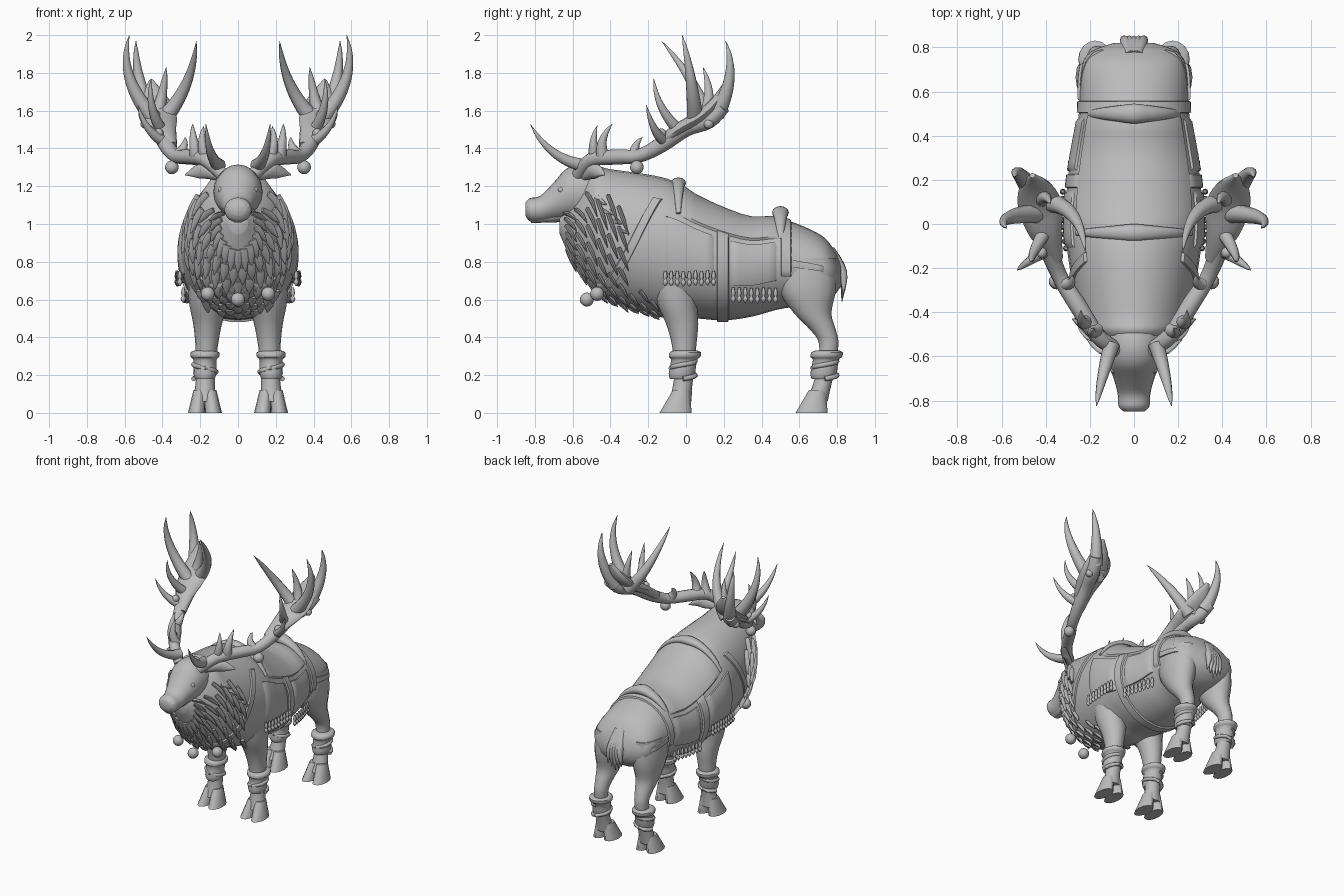
import bpy, bmesh, math, random
from mathutils import Vector

random.seed(4)
if "Cube" in bpy.data.objects:
    bpy.data.objects.remove(bpy.data.objects["Cube"])

GREY = (0.5, 0.5, 0.5, 1)
mat = bpy.data.materials.new("plain grey")
mat.use_nodes = True
mat.diffuse_color = GREY
mat.node_tree.nodes["Principled BSDF"].inputs["Base Color"].default_value = GREY
SIDES = ((1, "left"), (-1, "right"))


def finish(name, bm):
    bmesh.ops.recalc_face_normals(bm, faces=bm.faces)
    mesh = bpy.data.meshes.new(name)
    bm.to_mesh(mesh)
    bm.free()
    mesh.materials.append(mat)
    ob = bpy.data.objects.new(name, mesh)
    bpy.context.collection.objects.link(ob)
    bpy.ops.object.select_all(action="DESELECT")
    ob.select_set(True)
    bpy.context.view_layer.objects.active = ob
    bpy.ops.object.shade_smooth_by_angle(angle=math.radians(50))


def spline(pts, sub):
    """Smooth curve through points of any dimension."""
    out = []
    last = len(pts) - 1
    for i in range(last):
        a, b, c, d = (pts[min(max(i + k, 0), last)] for k in (-1, 0, 1, 2))
        for step in range(sub):
            t = step / sub
            out.append([q + t / 2 * (r - p + t * (2 * p - 5 * q + 4 * r - w + t * (3 * (q - r) + w - p)))
                        for p, q, r, w in zip(a, b, c, d)])
    return out + [list(pts[-1])]


def loft(bm, pts, axis, n, sub):
    """Skin elliptical rings along points (x, y, z, side radius, other radius)."""
    pts = spline([p if len(p) == 5 else (*p, p[3]) for p in pts], sub)
    pos = [Vector(p[:3]) for p in pts]
    rings = []
    for i, p in enumerate(pts):
        u, v = Vector((1, 0, 0)), Vector((0, 0, 1))
        if axis == "Z":
            v = Vector((0, 1, 0))
        elif axis in ("PATH", "ACROSS"):
            if axis == "ACROSS":
                u = Vector((0, 1, 0))
            t = (pos[min(i + 1, len(pos) - 1)] - pos[max(i - 1, 0)]).normalized()
            u = (u - t * u.dot(t)).normalized()
            v = t.cross(u)
        ra, rb = max(p[3], 0.001), max(p[4], 0.001)
        rings.append([bm.verts.new(pos[i] + u * ra * math.cos(a) + v * rb * math.sin(a))
                      for a in (math.tau * k / n for k in range(n))])
    for r, s in zip(rings, rings[1:]):
        for k in range(n):
            bm.faces.new((r[k], r[(k + 1) % n], s[(k + 1) % n], s[k]))
    bm.faces.new(rings[0])
    bm.faces.new(rings[-1])


def part(name, *paths, axis="PATH", n=12, sub=4, side=1):
    bm = bmesh.new()
    for path in paths:
        loft(bm, [(p[0] * side, *p[1:]) for p in path], axis, n, sub)
    finish(name, bm)


def ball(name, x, y, z, r):
    bm = bmesh.new()
    bmesh.ops.create_uvsphere(bm, u_segments=16, v_segments=10, radius=r)
    bmesh.ops.translate(bm, vec=(x, y, z), verts=bm.verts)
    finish(name, bm)


# Trunk: stations of y, top, bottom, half width
STATIONS = [(-.67, 1.06, .95, .05), (-.6, 1.15, .8, .12), (-.5, 1.3, .67, .21), (-.4, 1.29, .59, .255),
            (-.1, 1.24, .5, .305), (.05, 1.15, .5, .31), (.2, 1.08, .49, .3), (.35, 1.03, .51, .275),
            (.5, 1.03, .55, .25), (.7, .95, .58, .24), (.78, .87, .62, .195), (.82, .79, .67, .09)]
TRUNK = spline(STATIONS, 8)
part("trunk", [(0, y, (a + b) / 2, w, (a - b) / 2) for y, a, b, w in TRUNK], axis="Y", n=28, sub=1)


def skin(y, degrees, off=0):
    """Point on the trunk at y: the back is at 0 degrees, the belly at 180."""
    p, q = next((p, q) for p, q in zip(TRUNK, TRUNK[1:]) if y <= q[0])
    f = (y - p[0]) / (q[0] - p[0])
    top, bottom, w = (m + f * (k - m) for m, k in zip(p[1:], q[1:]))
    t = math.radians(degrees)
    return Vector(((w + off) * math.sin(t), y,
                   (top + bottom) / 2 + ((top - bottom) / 2 + off) * math.cos(t)))


def patch(name, y0, y1, a0, a1, slant=0, nu=10, nv=40):
    """Cloth or strap lying on the trunk, with a turned-in border."""
    bm = bmesh.new()
    grid = []
    for i in range(nu + 1):
        row = []
        for j in range(nv + 1):
            off = -.01 if i in (0, nu) or j in (0, nv) else .01
            y = y0 + (y1 - y0) * i / nu + slant * j / nv
            row.append(bm.verts.new(skin(y, a0 + (a1 - a0) * j / nv, off)))
        grid.append(row)
    for r, s in zip(grid, grid[1:]):
        for j in range(nv):
            bm.faces.new((r[j], r[j + 1], s[j + 1], s[j]))
    finish(name, bm)


# Saddle cloth, straps and rolled edges
patch("saddle_cloth", -.07, .53, -58, 58)
patch("girth_strap", .16, .23, 50, 310)
patch("rear_strap", .5, .56, -110, 110)
for s, side in SIDES:
    patch(side + "_skirt", -.12, .16, 62 * s, 112 * s)
    patch(side + "_rear_skirt", .23, .49, 62 * s, 112 * s)
    patch(side + "_thigh_strap", .55, .74, 84 * s, 94 * s)
    patch(side + "_breast_strap", -.5, -.45, 160 * s, 45 * s, slant=.33)
ARC = range(-56, 57, 14)
part("pommel_roll", [(*skin(-.04, a, .004), .04 - abs(a) / 2000, .03 - abs(a) / 2500) for a in ARC],
     axis="ACROSS")
part("cantle_roll", [(*skin(.5, a, .03 - abs(a) / 1700), .045 - abs(a) / 1800, .035 - abs(a) / 2000)
                     for a in ARC], axis="ACROSS")


# Beaded fringes along the skirts
def fringe(name, start, count, height, side):
    strings = []
    for i in range(count):
        y = start + .032 * i
        a = min(range(85, 150), key=lambda d: abs(skin(y, d).z - height))
        p = skin(y, a, .02)
        strings.append([(p.x, y, p.z - drop, r) for drop, r in
                        zip((0, .03, .045, .06, .08), (.006, .012, .007, .014, .003))])
    part(name, *strings, axis="Z", n=8, sub=2, side=side)


for s, side in SIDES:
    fringe(side + "_front_fringe", -.11, 9, .755, s)
    fringe(side + "_rear_fringe", .25, 8, .67, s)

# Head, ears, eyes and nostrils
part("head", [(0, -.42, 1.16, .12, .12), (0, -.54, 1.17, .13, .145), (0, -.63, 1.16, .118, .135),
              (0, -.7, 1.12, .092, .1), (0, -.77, 1.08, .074, .07), (0, -.825, 1.075, .07, .062),
              (0, -.85, 1.08, .045, .035)], axis="Y", n=20)
part("lower_lip", [(0, -.66, 1.05, .055, .04), (0, -.82, 1.025, .035, .02)], axis="Y")
for s, side in SIDES:
    ball(side + "_nostril", .045 * s, -.825, 1.09, .02)
    ball(side + "_eye", .09 * s, -.66, 1.18, .017)
    part(side + "_ear", [(.1, -.54, 1.25, .02), (.2, -.48, 1.28, .022, .04), (.28, -.43, 1.26, .003)], side=s)

# Shaggy mane and beard lying close to the neck
locks = []
for row in range(9):
    y = -.63 + .055 * row
    for k in range(15):
        a = -126 + 18 * k + 9 * (row % 2)
        if abs(a) > (128 if row < 6 else 50):
            continue
        root, middle = skin(y, 180 + a, -.006), skin(y + .025, 180 + a * .9, .005)
        tip = skin(y + .05, 180 + a * .8, random.uniform(.01, .03))
        locks.append([(*root, .028, .012), (*middle, .024, .012), (*tip, .002)])
for s in (-1, 1):
    for k in range(4):
        # Tufts standing out behind the cheeks
        root = skin(-.47 + .04 * k, 60 * s + 7 * k * s, -.02)
        locks.append([(*root, .028), (*(root + Vector((.055 * s, .05, -.03))), .002)])
part("mane", *locks, n=6, sub=2)
part("tail", *[[(x * .4, .76, .86, .03), (x, .83, .74, .024), (x * 1.4, .825 + abs(x) / 6, .59 + abs(x), .002)]
               for x in (-.04, -.02, 0, .02, .04)], n=8)

# Legs: stations of y, z, half width, half depth
FORE = [(-.06, .8, .12, .15), (-.05, .6, .105, .11), (-.02, .47, .076, .085), (-.01, .36, .06, .065),
        (-.01, .22, .05, .052), (-.02, .13, .053, .052), (-.03, .06, .066, .06)]
HIND = [(.63, .82, .095, .16), (.64, .66, .1, .155), (.67, .53, .078, .1), (.725, .44, .058, .068),
        (.755, .37, .048, .052), (.745, .25, .044, .048), (.715, .13, .052, .05), (.69, .06, .064, .06)]
CUFF = [(.18, .05), (.21, .062), (.28, .06), (.295, .075), (.32, .076), (.33, .055)]
for s, side in SIDES:
    for label, leg, hoof_y, cuff_y in (("front", FORE, -.055, -.015), ("hind", HIND, .665, .735)):
        name = side + "_" + label
        part(name + "_leg", [(.18 - .04 * p[1], *p) for p in leg], axis="Z", n=16, side=s)
        # Cloven hoof
        part(name + "_hoof", *[[(.175 + d * (1 - 3 * z), hoof_y + z / 4, z, .046 - z / 9, .085 - z / 3)
                                for z in (.12, .06, 0)] for d in (-.044, .044)], axis="Z", side=s)
        # Flared cuff and spiral wrap
        part(name + "_cuff", [(.175, cuff_y + (z - .25) / 6, z, r, r + .008) for z, r in CUFF],
             axis="Z", n=16, sub=2, side=s)
        turns = [k * math.tau / 12 for k in range(16)]
        part(name + "_wrap", [(.175 + .06 * math.cos(t), cuff_y + .065 * math.sin(t), .18 + .012 * t, .013)
                              for t in turns], n=8, sub=1, side=s)


# Antlers: a beam, a flattened palm and bowed tapering tines
def tine(name, base, tip, radius, bow):
    """Tapering tine on both antlers; bow pushes its middle off the straight line."""
    base, tip, bow = Vector(base), Vector(tip), Vector(bow)
    steps = [k / 8 for k in range(9)]
    path = [(*(base.lerp(tip, t) + bow * 4 * t * (1 - t)), radius * (1 - t) ** .7) for t in steps]
    for s, side in SIDES:
        part(side + "_antler_" + name, path, n=10, sub=2, side=s)


BEAM = [(.08, -.57, 1.26, .035), (.17, -.5, 1.34, .038), (.26, -.36, 1.355, .04), (.33, -.25, 1.36, .036),
        (.38, -.13, 1.42, .042), (.42, 0, 1.51, .047), (.46, .12, 1.55, .045), (.5, .2, 1.62, .035)]
PALM = [(.35, -.16, 1.41, .03), (.4, -.04, 1.5, .075, .035), (.425, .08, 1.57, .1, .035),
        (.445, .17, 1.66, .075, .03), (.46, .22, 1.76, .012)]
for s, side in SIDES:
    part(side + "_antler_beam", BEAM, side=s)
    part(side + "_antler_palm", PALM, side=s)
tine("rear_tine", (.47, .16, 1.58), (.54, .21, 1.97), .046, (.02, .045, 0))
tine("brow_tine", (.1, -.54, 1.31), (.17, -.825, 1.53), .037, (.01, -.02, -.04))
tine("inner_tine", (.4, .1, 1.55), (.22, -.13, 1.97), .046, (-.035, .05, -.02))
tine("outer_tine", (.43, .05, 1.54), (.575, -.02, 2), .046, (.07, .01, 0))
tine("middle_tine", (.4, -.03, 1.49), (.46, -.17, 1.77), .034, (.025, -.03, -.01))
tine("upper_tine", (.43, .1, 1.56), (.38, .09, 1.83), .04, (-.005, .025, 0))
tine("side_tine", (.37, -.1, 1.43), (.53, -.21, 1.63), .034, (.02, -.01, -.03))
tine("low_tine", (.17, -.48, 1.35), (.18, -.47, 1.52), .034, (.015, -.015, 0))
tine("low_back_tine", (.22, -.44, 1.36), (.24, -.39, 1.53), .036, (.005, -.025, 0))
tine("spur_tine", (.31, -.27, 1.37), (.28, -.23, 1.46), .032, (-.01, -.015, 0))

# Hanging baubles
for s, side in SIDES:
    ball(side + "_antler_large_bauble", .35 * s, -.26, 1.3, .036)
    ball(side + "_antler_front_bauble", .42 * s, -.13, 1.48, .026)
    ball(side + "_antler_rear_bauble", .49 * s, .12, 1.53, .026)
    ball(side + "_chest_bauble", .16 * s, -.47, .63, .037)
ball("middle_chest_bauble", 0, -.525, .6, .037)
